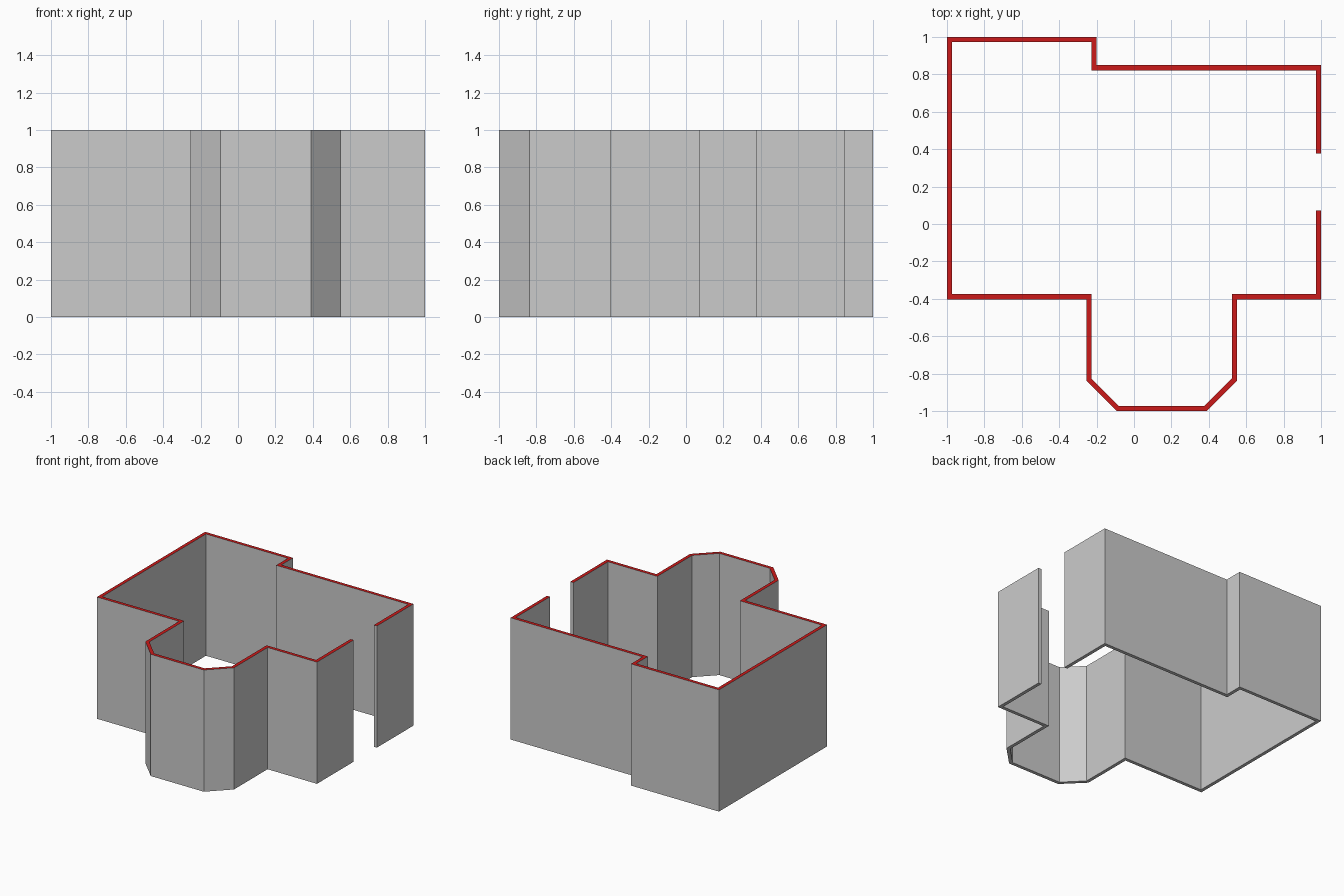
import bpy, bmesh
from mathutils import Vector

if "Cube" in bpy.data.objects:
    bpy.data.objects.remove(bpy.data.objects["Cube"])

HEIGHT, THICK = 1.0, 0.028

# Outer wall line, clockwise from one door jamb round to the other
path = [Vector(p) for p in [
    (1, 0.073), (1, -0.403), (0.551, -0.403), (0.551, -0.838), (0.389, -1),
    (-0.093, -1), (-0.255, -0.838), (-0.255, -0.403), (-1, -0.403), (-1, 1),
    (-0.2, 1), (-0.2, 0.849), (1, 0.849), (1, 0.376)]]


def inset(points, dist):
    """Mitred offset of an open path towards its right-hand side."""
    normals = []
    for a, b in zip(points, points[1:]):
        d = (b - a).normalized()
        normals.append(Vector((d.y, -d.x)))
    result = []
    for i, p in enumerate(points):
        n0 = normals[max(i - 1, 0)]
        n1 = normals[min(i, len(normals) - 1)]
        result.append(p + (n0 + n1) * dist / (1 + n0.dot(n1)))
    return result


# Wall footprint as a strip of quads, extruded upwards
bm = bmesh.new()
outer = [bm.verts.new((p.x, p.y, 0)) for p in path]
inner = [bm.verts.new((p.x, p.y, 0)) for p in inset(path, THICK)]
floor_strip = [bm.faces.new((outer[i], outer[i + 1], inner[i + 1], inner[i]))
               for i in range(len(path) - 1)]
ext = bmesh.ops.extrude_face_region(bm, geom=floor_strip, use_keep_orig=True)
bmesh.ops.translate(bm, vec=(0, 0, HEIGHT),
                    verts=[v for v in ext["geom"] if isinstance(v, bmesh.types.BMVert)])
bmesh.ops.recalc_face_normals(bm, faces=bm.faces)

# Red cut surface along the wall tops
for f in bm.faces:
    if f.calc_center_median().z > HEIGHT - 0.001:
        f.material_index = 1

mesh = bpy.data.meshes.new("room_walls")
mesh.materials.append(None)
red = bpy.data.materials.new("wall_top_red")
red.diffuse_color = (0.6, 0.01, 0.01, 1)
red.use_nodes = True
red.node_tree.nodes["Principled BSDF"].inputs["Base Color"].default_value = red.diffuse_color
mesh.materials.append(red)
bm.to_mesh(mesh)
bm.free()
walls = bpy.data.objects.new("room_walls", mesh)
bpy.context.collection.objects.link(walls)
